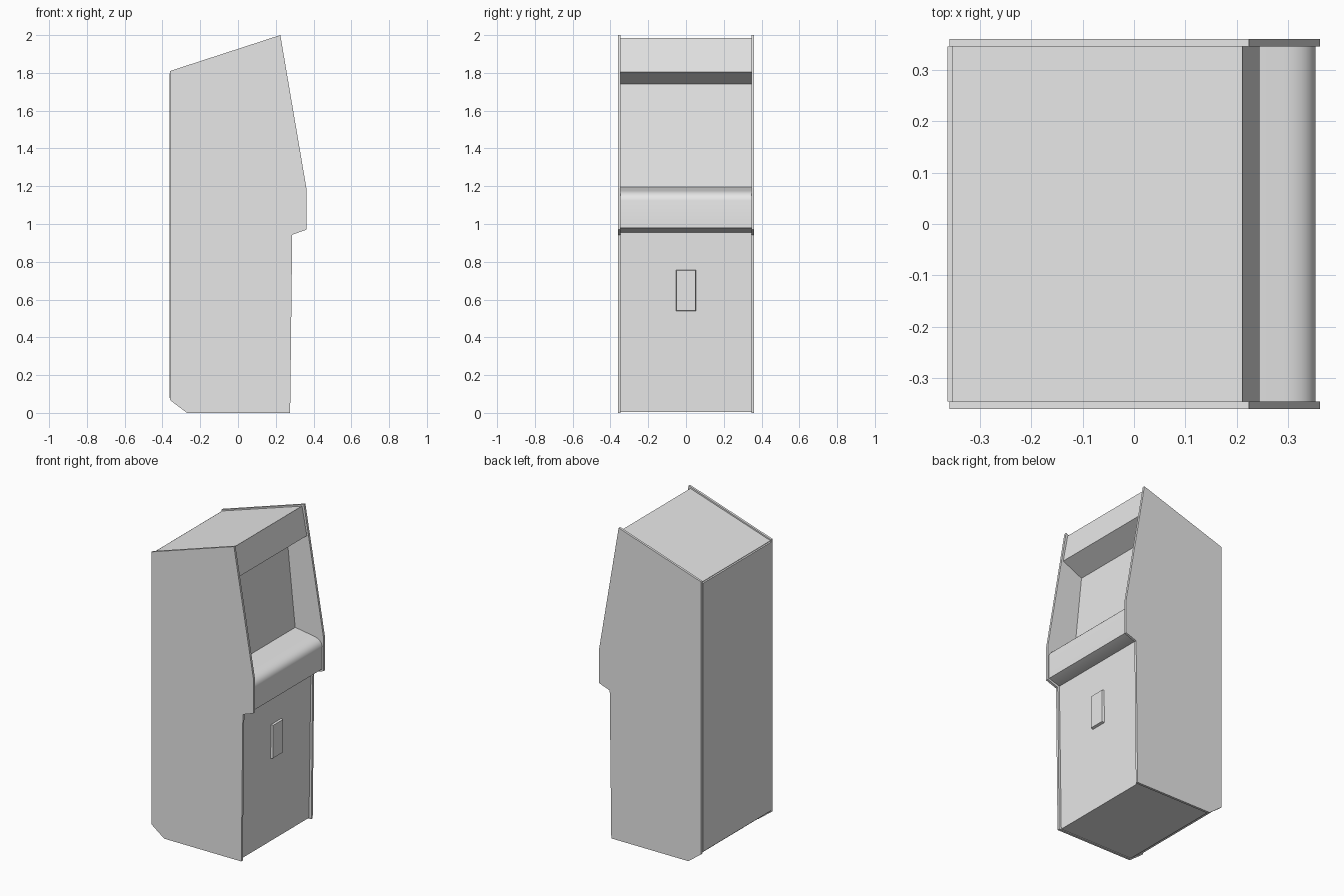
import bpy
import bmesh
import math

cube = bpy.data.objects.get("Cube")
if cube:
    bpy.data.objects.remove(cube, do_unlink=True)

grey = bpy.data.materials.new("light_grey")
grey.use_nodes = True
grey.diffuse_color = (0.8, 0.8, 0.8, 1)
grey.node_tree.nodes["Principled BSDF"].inputs["Base Color"].default_value = (0.8, 0.8, 0.8, 1)


def finish(name, bm):
    bmesh.ops.recalc_face_normals(bm, faces=bm.faces)
    mesh = bpy.data.meshes.new(name)
    bm.to_mesh(mesh)
    bm.free()
    mesh.materials.append(grey)
    obj = bpy.data.objects.new(name, mesh)
    bpy.context.collection.objects.link(obj)
    return obj


def prism(name, profile, y0, y1):
    """Extrude an x-z outline from y0 to y1."""
    bm = bmesh.new()
    face = bm.faces.new([bm.verts.new((x, y0, z)) for x, z in profile])
    moved = bmesh.ops.extrude_face_region(bm, geom=[face])["geom"]
    verts = [v for v in moved if isinstance(v, bmesh.types.BMVert)]
    bmesh.ops.translate(bm, verts=verts, vec=(0, y1 - y0, 0))
    return finish(name, bm)


def bezier(a, b, c, steps):
    """Points along a quadratic curve."""
    pts = []
    for i in range(steps + 1):
        t = i / steps
        pts.append(tuple((1 - t) ** 2 * p + 2 * t * (1 - t) * q + t * t * r
                         for p, q, r in zip(a, b, c)))
    return pts


INNER = 0.346
OUTER = 0.361

# Side panels
side = [(-0.36, 0.068), (-0.27, 0), (0.276, 0), (0.287, 0.943), (0.362, 0.97),
        (0.362, 1.19), (0.224, 2.0), (-0.36, 1.81)]
prism("right_side_panel", side, -OUTER, -INNER)
prism("left_side_panel", side, INNER, OUTER)

# Cabinet core with the leaning screen face
core = [(-0.355, 0.072), (-0.267, 0.005), (0.26, 0.005), (0.274, 0.957),
        (0.2, 1.0), (0.163, 1.19), (0.107, 1.74), (0.107, 1.95),
        (-0.355, 1.801)]
prism("cabinet_core", core, -INNER, INNER)

# Roof, marquee and the slanted soffit above the screen
prism("roof", [(-0.355, 1.785), (0.195, 1.962), (0.195, 1.98), (-0.355, 1.803)],
      -INNER, INNER)
prism("marquee", [(0.107, 1.74), (0.245, 1.805), (0.211, 1.986), (0.195, 1.98),
                  (0.107, 1.945)], -INNER, INNER)

# Control deck with a rounded front edge
deck = [(0.163, 0.96), (0.163, 1.197)]
deck += bezier((0.29, 1.177), (0.348, 1.168), (0.354, 1.125), 8)
deck += [(0.352, 0.98), (0.272, 0.955)]
deck_obj = prism("control_deck", deck, -INNER, INNER)
bpy.ops.object.select_all(action="DESELECT")
deck_obj.select_set(True)
bpy.context.view_layer.objects.active = deck_obj
bpy.ops.object.shade_smooth_by_angle(angle=math.radians(35))

# Back panel
prism("back_panel", [(-0.363, 0.08), (-0.354, 0.072), (-0.354, 1.8), (-0.363, 1.797)],
      -INNER, INNER)

# Coin door: a shallow tapered block on the lower front
bm = bmesh.new()
bmesh.ops.create_cube(bm, size=1)
for v in bm.verts:
    taper = 0.006 if v.co.x > 0 else 0
    v.co.y = math.copysign(0.055 - taper, v.co.y)
    v.co.z = 0.648 + math.copysign(0.111 - taper, v.co.z)
    v.co.x = 0.283 if v.co.x > 0 else 0.262
finish("coin_door", bm)
